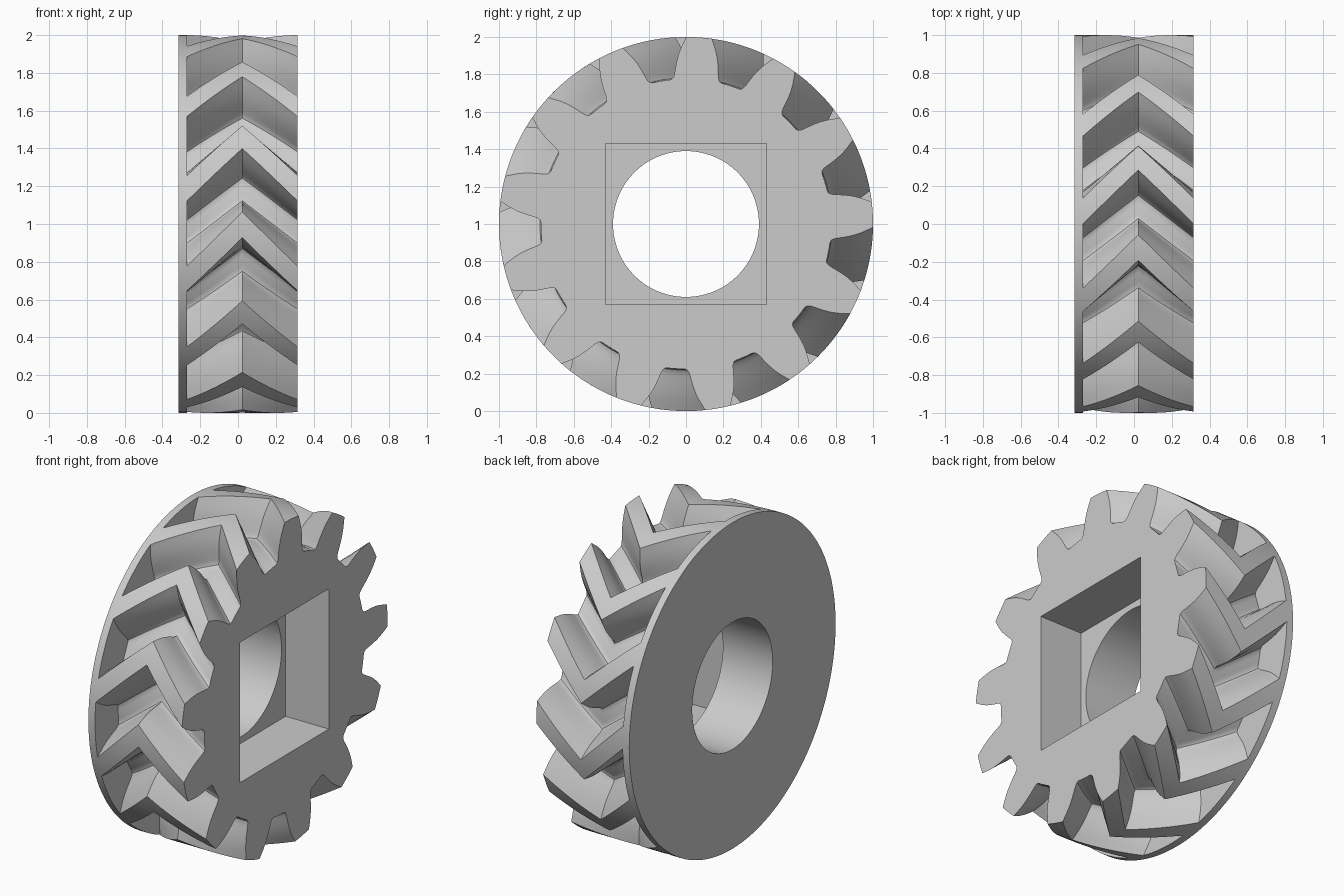
import bpy, bmesh, math

cube = bpy.data.objects.get("Cube")
if cube:
    bpy.data.objects.remove(cube)

TEETH = 13
PITCH = 360 / TEETH
HALF = 0.315                 # half of the full width
FLANGE_X = -0.27             # inner face of the flange
APEX_X = (HALF + FLANGE_X) / 2
TWIST = 16.5                 # degrees of sweep at the chevron tip
START = 86                   # angle of one tooth at the open face
STEPS = 8

grey = bpy.data.materials.new("light grey")
grey.use_nodes = True
colour = (0.6, 0.6, 0.6, 1)
grey.diffuse_color = colour
grey.node_tree.nodes["Principled BSDF"].inputs["Base Color"].default_value = colour

# Half tooth: (degrees from the tooth centre, radius), from tip to gap floor
flank = [(0, 1), (2, 1), (3.9, 1), (4.8, 0.97), (5.7, 0.94), (6.6, 0.905),
         (7.3, 0.87), (7.9, 0.835), (8.3, 0.81), (8.7, 0.793), (9.3, 0.781),
         (10.2, 0.776), (12, 0.776)]
tooth = [(-a, r) for a, r in reversed(flank[1:])] + flank
outline = [(START + i * PITCH + a, r) for i in range(TEETH) for a, r in tooth]


def ring(bm, x, twist, rim=False):
    verts = []
    for a, r in outline:
        t = math.radians(a - twist)
        r = 1 if rim else r
        verts.append(bm.verts.new((x, r * math.cos(t), 1 + r * math.sin(t))))
    return verts


# Herringbone teeth and flange as one closed body
bm = bmesh.new()
rings = [ring(bm, -HALF, 0, True), ring(bm, FLANGE_X, 0, True)]
for i in range(2 * STEPS + 1):
    f = i / (2 * STEPS)
    x = FLANGE_X + f * (HALF - FLANGE_X)
    rings.append(ring(bm, x, TWIST * (1 - abs(2 * f - 1))))
n = len(outline)
for a, b in zip(rings, rings[1:]):
    for i in range(n):
        j = (i + 1) % n
        bm.faces.new((a[i], a[j], b[j], b[i]))
bm.faces.new(rings[0])
bm.faces.new(rings[-1])
bmesh.ops.remove_doubles(bm, verts=bm.verts, dist=1e-5)
bmesh.ops.recalc_face_normals(bm, faces=bm.faces)
mesh = bpy.data.meshes.new("herringbone_gear")
bm.to_mesh(mesh)
bm.free()
gear = bpy.data.objects.new("herringbone_gear", mesh)
bpy.context.collection.objects.link(gear)
mesh.materials.append(grey)


def cut(cutter, name):
    cutter.name = name
    cutter.hide_render = True
    cutter.data.materials.append(grey)
    mod = gear.modifiers.new(name, 'BOOLEAN')
    mod.operation = 'DIFFERENCE'
    mod.solver = 'EXACT'
    mod.object = cutter
    bpy.ops.object.select_all(action='DESELECT')
    gear.select_set(True)
    bpy.context.view_layer.objects.active = gear
    bpy.ops.object.modifier_apply(modifier=name)
    bpy.data.objects.remove(cutter)


# Square pocket from the open face to the middle
bpy.ops.mesh.primitive_cube_add(size=1, location=(APEX_X + 0.25, 0, 1))
pocket = bpy.context.object
pocket.scale = (0.5, 0.86, 0.86)
bpy.context.view_layer.update()
cut(pocket, "square_pocket")

# Round bore through the whole width
bpy.ops.mesh.primitive_cylinder_add(vertices=96, radius=0.39, depth=1,
                                    location=(0, 0, 1),
                                    rotation=(0, math.pi / 2, 0))
cut(bpy.context.object, "round_bore")

bpy.ops.object.select_all(action='DESELECT')
gear.select_set(True)
bpy.context.view_layer.objects.active = gear
bpy.ops.object.shade_smooth_by_angle(angle=math.radians(28))
